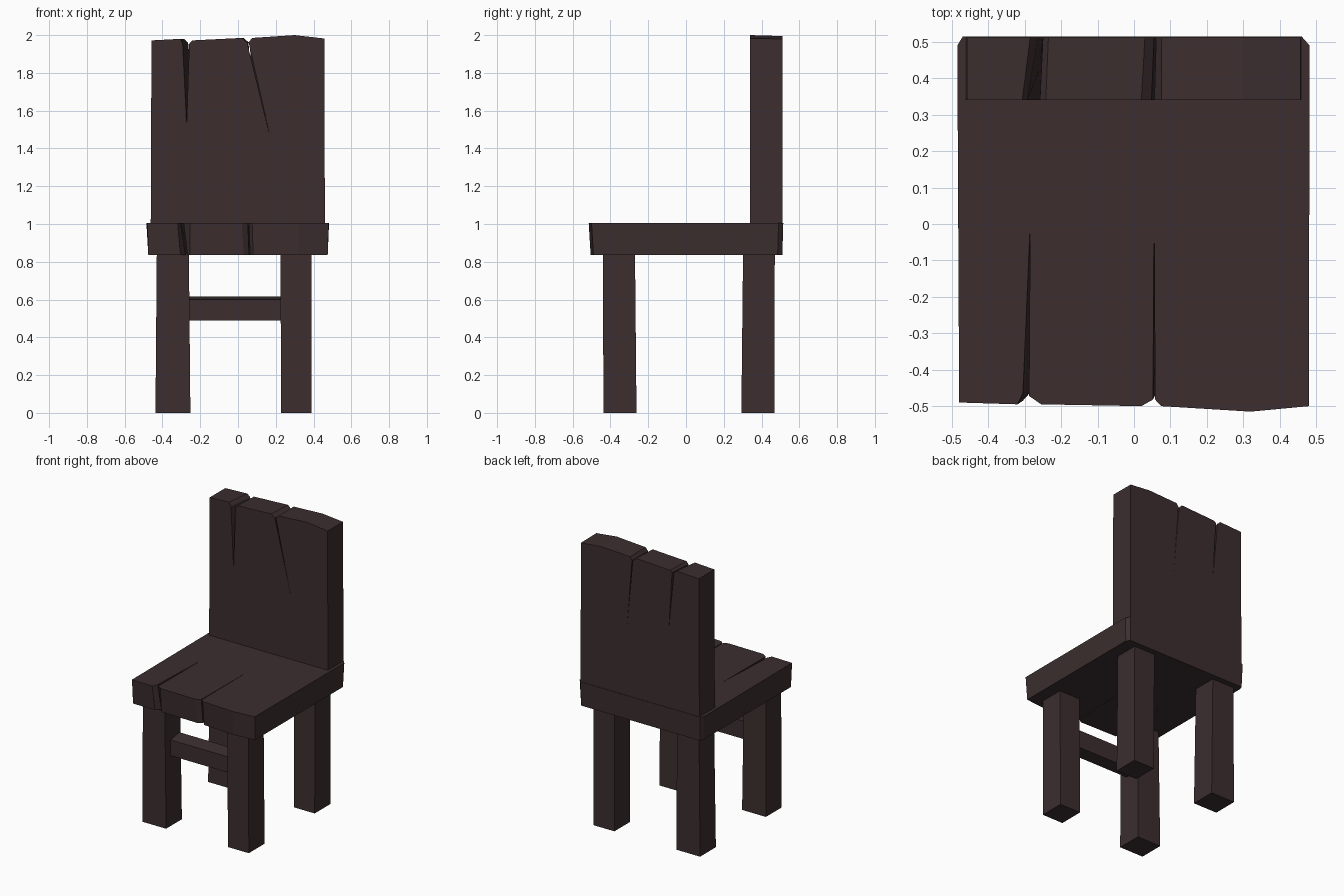
import bpy, bmesh

wood = bpy.data.materials.new("dark brown wood")
wood.diffuse_color = (0.045, 0.027, 0.028, 1)


def loft(name, ring_a, ring_b):
    """Solid between two closed outlines with equal point counts."""
    bm = bmesh.new()
    a = [bm.verts.new(p) for p in ring_a]
    b = [bm.verts.new(p) for p in ring_b]
    caps = [bm.faces.new(a), bm.faces.new(b)]
    for i in range(len(a)):
        j = (i + 1) % len(a)
        bm.faces.new((a[i], a[j], b[j], b[i]))
    bmesh.ops.recalc_face_normals(bm, faces=bm.faces)
    bmesh.ops.triangulate(bm, faces=caps, ngon_method='EAR_CLIP')
    me = bpy.data.meshes.new(name)
    bm.to_mesh(me)
    bm.free()
    me.materials.append(wood)
    ob = bpy.data.objects.new(name, me)
    bpy.context.collection.objects.link(ob)
    return ob


def rect(x0, x1, y0, y1, z):
    return [(x0, y0, z), (x1, y0, z), (x1, y1, z), (x0, y1, z)]


# Seat: split plank, cracks run in from the front edge
seat_top = [(-0.48, -0.49), (-0.32, -0.495), (-0.305, -0.465), (-0.285, 0.0),
            (-0.288, -0.472), (-0.255, -0.495), (0.02, -0.50), (0.052, -0.482),
            (0.055, 0.05), (0.058, -0.482), (0.075, -0.50), (0.32, -0.515),
            (0.48, -0.50), (0.482, 0.49), (0.46, 0.515), (-0.47, 0.515), (-0.485, 0.49)]
seat_low = [(-0.475, -0.485), (-0.305, -0.485), (-0.278, -0.455), (-0.25, -0.05),
            (-0.268, -0.455), (-0.255, -0.485), (0.03, -0.49), (0.058, -0.47),
            (0.08, 0.02), (0.064, -0.47), (0.08, -0.49), (0.32, -0.505),
            (0.475, -0.49), (0.475, 0.485), (0.455, 0.51), (-0.465, 0.51), (-0.475, 0.485)]
loft("seat", [(x, y, 1.005) for x, y in seat_top], [(x, y, 0.837) for x, y in seat_low])

# Backrest: split plank, cracks run down from the top edge
back_front = [(-0.462, 1.005), (-0.458, 1.972), (-0.307, 1.98), (-0.293, 1.955),
              (-0.272, 1.52), (-0.258, 1.955), (-0.242, 1.972), (0.02, 1.985),
              (0.048, 1.962), (0.17, 1.46), (0.056, 1.962), (0.075, 1.985),
              (0.30, 2.0), (0.457, 1.982), (0.46, 1.005)]
back_rear = [(-0.462, 1.005), (-0.458, 1.972), (-0.285, 1.98), (-0.264, 1.96),
             (-0.225, 1.55), (-0.25, 1.96), (-0.235, 1.972), (0.03, 1.985),
             (0.055, 1.962), (0.10, 1.48), (0.061, 1.962), (0.075, 1.985),
             (0.30, 1.995), (0.457, 1.98), (0.46, 1.005)]
loft("backrest", [(x, 0.34, z) for x, z in back_front], [(x, 0.512, z) for x, z in back_rear])

# Legs: four square posts, slightly uneven
for side, xb, xt in (("left", (-0.437, -0.252), (-0.43, -0.26)),
                     ("right", (0.228, 0.39), (0.225, 0.388))):
    for end, yb, yt in (("front", (-0.437, -0.262), (-0.44, -0.27)),
                        ("back", (0.293, 0.468), (0.302, 0.47))):
        loft(f"{end}_{side}_leg", rect(*xb, *yb, 0), rect(*xt, *yt, 0.845))

# Stretcher between the front legs, top tilted forward
loft("front_stretcher",
     [(-0.28, y, z) for y, z in ((-0.38, 0.49), (-0.28, 0.49), (-0.28, 0.615), (-0.38, 0.60))],
     [(0.25, y, z) for y, z in ((-0.38, 0.49), (-0.28, 0.49), (-0.28, 0.615), (-0.38, 0.60))])
